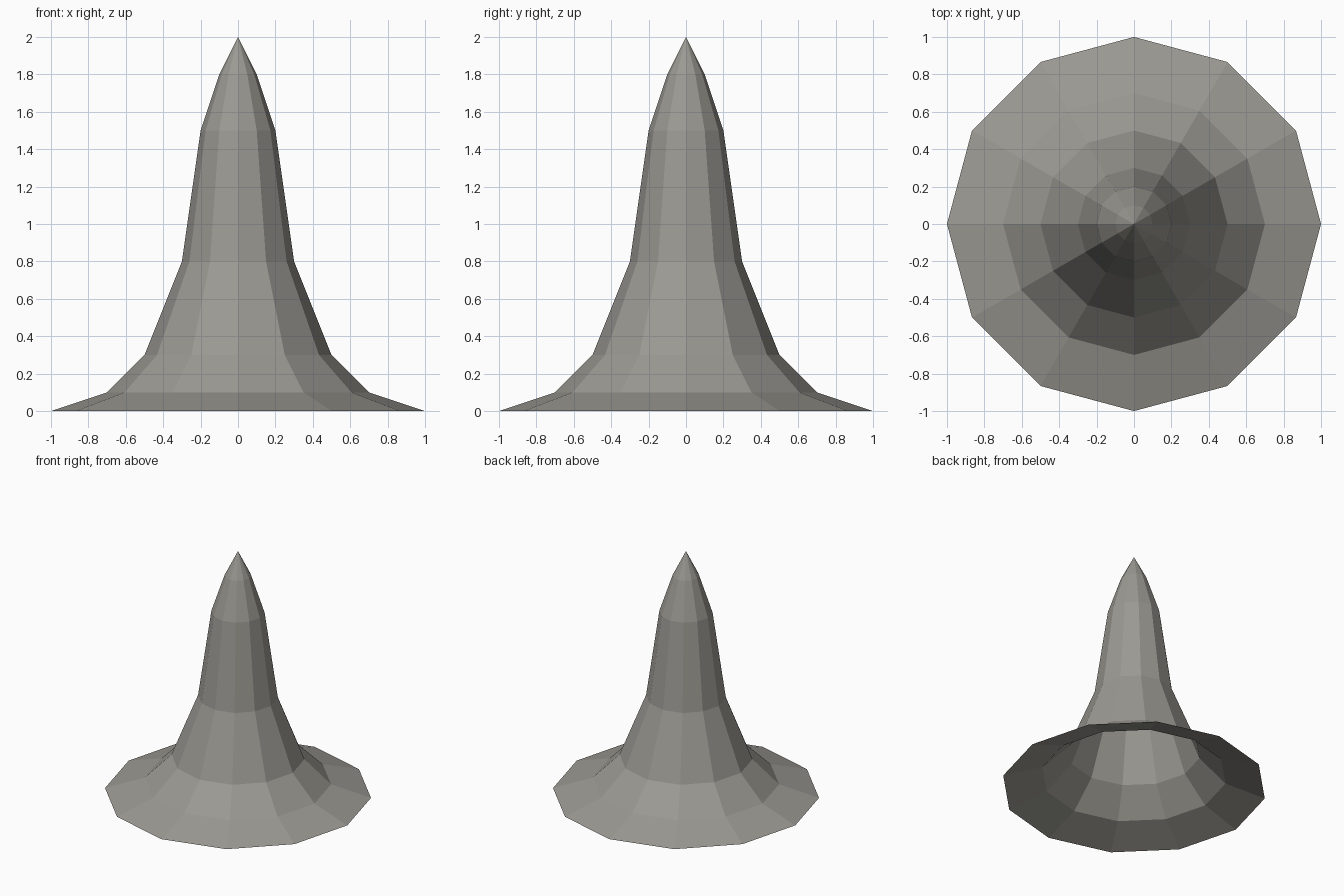
import bpy
import bmesh
from math import tau
from mathutils import Vector

SIDES = 12

cube = bpy.data.objects.get("Cube")
if cube:
    bpy.data.objects.remove(cube, do_unlink=True)

# Warm grey stone
stone = bpy.data.materials.new("warm_grey")
stone.use_nodes = True
colour = (0.33, 0.32, 0.29, 1.0)
stone.diffuse_color = colour
stone.node_tree.nodes["Principled BSDF"].inputs["Base Color"].default_value = colour

# Outline of the spire as (radius, height), from the flared rim to the tip
profile = [(1.0, 0.0), (0.7, 0.1), (0.5, 0.3), (0.3, 0.8),
           (0.2, 1.5), (0.1, 1.8), (0.0, 2.0)]

# Turn the outline into an open-bottomed, faceted shell
bm = bmesh.new()
verts = [bm.verts.new((r, 0, z)) for r, z in profile]
edges = [bm.edges.new(pair) for pair in zip(verts, verts[1:])]
bmesh.ops.spin(bm, geom=verts + edges, cent=(0, 0, 0), axis=(0, 0, 1),
               angle=tau, steps=SIDES, use_duplicate=False)
bmesh.ops.remove_doubles(bm, verts=bm.verts[:], dist=0.001)

# Point every face outward
bm.normal_update()
inward = [f for f in bm.faces
          if f.normal.dot(Vector((*f.calc_center_median().xy, 0))) < 0]
bmesh.ops.reverse_faces(bm, faces=inward)

mesh = bpy.data.meshes.new("flared_spire")
bm.to_mesh(mesh)
bm.free()
mesh.materials.append(stone)
spire = bpy.data.objects.new("flared_spire", mesh)
bpy.context.collection.objects.link(spire)
